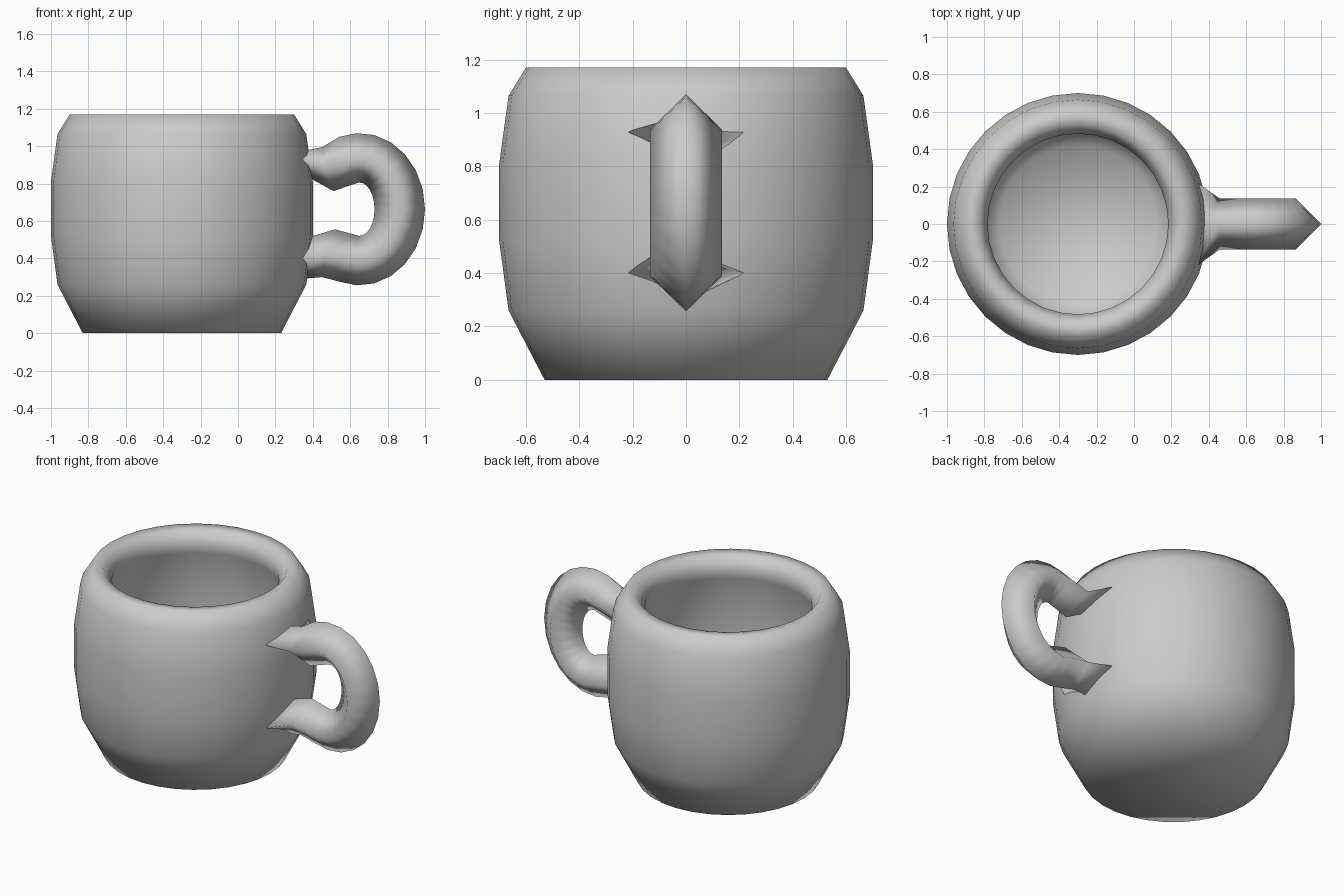
import bpy, bmesh
from math import sin, cos, pi, radians

if "Cube" in bpy.data.objects:
    bpy.data.objects.remove(bpy.data.objects["Cube"])


def finish(name, bm):
    bmesh.ops.recalc_face_normals(bm, faces=bm.faces)
    for f in bm.faces:
        f.smooth = True
    mesh = bpy.data.meshes.new(name)
    bm.to_mesh(mesh)
    bm.free()
    obj = bpy.data.objects.new(name, mesh)
    bpy.context.collection.objects.link(obj)
    return obj


def skin(name, rings):
    """Bridge successive closed rings of points and cap both ends."""
    bm = bmesh.new()
    rows = [[bm.verts.new(p) for p in ring] for ring in rings]
    n = len(rows[0])
    for a, b in zip(rows, rows[1:]):
        for i in range(n):
            j = (i + 1) % n
            bm.faces.new((a[i], a[j], b[j], b[i]))
    bm.faces.new(rows[0])
    bm.faces.new(rows[-1])
    return finish(name, bm)


# Mug body: outer wall, rounded lip, then hollow inside
SIDES = 32
CX = -0.30
profile = [(0.53, 0), (0.665, 0.26), (0.70, 0.52), (0.70, 0.81),
           (0.665, 1.065), (0.60, 1.17), (0.53, 1.165), (0.483, 1.09),
           (0.50, 1.03), (0.55, 0.81), (0.55, 0.52), (0.52, 0.29), (0.42, 0.13)]
skin("mug_body", [[(CX + r * cos(2 * pi * i / SIDES), r * sin(2 * pi * i / SIDES), z)
                   for i in range(SIDES)] for r, z in profile])


# Handle: diamond section swept round a loop, flaring where it meets the body
def diamond(outer, inner, side, w):
    return [(outer[0], 0, outer[1]), (side[0], w, side[1]),
            (inner[0], 0, inner[1]), (side[0], -w, side[1])]


HX, HZ = 0.65, 0.663


def on_loop(a, b, t):
    return (HX + a * cos(t), HZ + b * sin(t))


sections = [diamond((0.33, 0.97), (0.33, 0.86), (0.34, 0.93), 0.22),
            diamond((0.45, 0.995), (0.51, 0.76), (0.46, 0.89), 0.135)]
STEPS = 14
for k in range(STEPS + 1):
    t = radians(108 - 216 * k / STEPS)
    sections.append(diamond(on_loop(0.35, 0.407, t), on_loop(0.08, 0.143, t),
                            on_loop(0.215, 0.275, t), 0.135))
sections += [diamond((0.45, 0.30), (0.52, 0.555), (0.46, 0.42), 0.135),
             diamond((0.33, 0.29), (0.33, 0.50), (0.34, 0.40), 0.22)]
skin("handle", sections)
